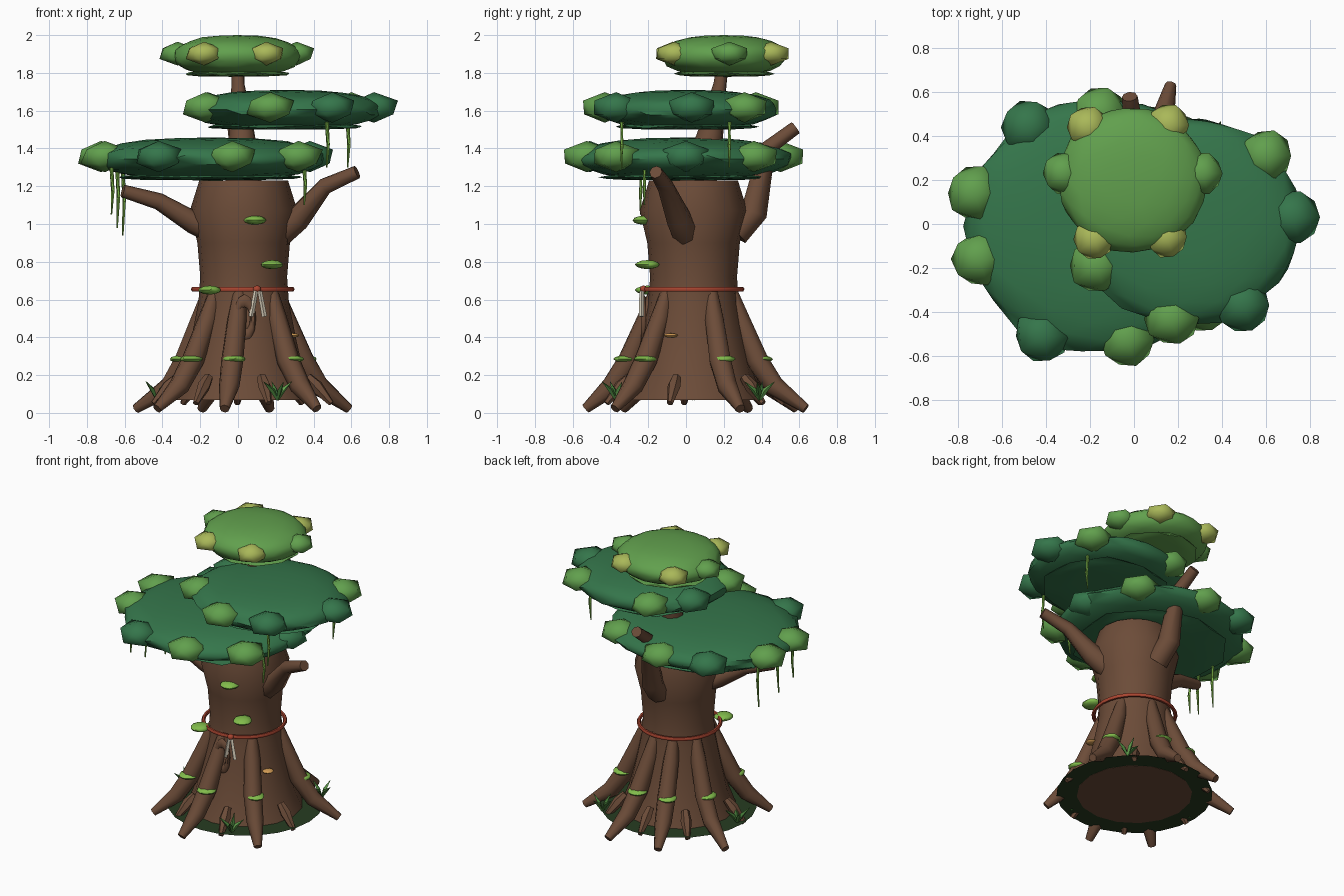
import bpy, bmesh, math, random
from mathutils import Vector, Matrix

if "Cube" in bpy.data.objects:
    bpy.data.objects.remove(bpy.data.objects["Cube"])

random.seed(4)
CX, CY = 0.03, 0.04


def mat(name, *rgb):
    m = bpy.data.materials.new(name)
    m.diffuse_color = (*rgb, 1)
    m.use_nodes = True
    m.node_tree.nodes["Principled BSDF"].inputs["Base Color"].default_value = m.diffuse_color
    return m


BARK = mat("bark", 0.15, 0.072, 0.04)
DARK = mat("dark_foliage", 0.035, 0.18, 0.07)
LIGHT = mat("light_foliage", 0.12, 0.35, 0.075)
YELLOW = mat("yellow_foliage", 0.40, 0.48, 0.10)
MOSS = mat("moss", 0.22, 0.50, 0.07)
GROUND = mat("ground_moss", 0.02, 0.045, 0.015)
GRASS = mat("grass", 0.06, 0.20, 0.04)
RED = mat("rope_red", 0.40, 0.06, 0.03)
CREAM = mat("paper", 0.75, 0.68, 0.54)
ORANGE = mat("fungus_orange", 0.65, 0.33, 0.09)


def finish(bm, name, material, angle=40):
    me = bpy.data.meshes.new(name)
    bmesh.ops.recalc_face_normals(bm, faces=bm.faces)
    bm.to_mesh(me)
    bm.free()
    ob = bpy.data.objects.new(name, me)
    bpy.context.collection.objects.link(ob)
    me.materials.append(material)
    bpy.ops.object.select_all(action='DESELECT')
    ob.select_set(True)
    bpy.context.view_layer.objects.active = ob
    if angle:
        bpy.ops.object.shade_smooth_by_angle(angle=math.radians(angle))
    return ob


def loft(bm, rings, cap_start=True, cap_end=True):
    vs = [[bm.verts.new(p) for p in r] for r in rings]
    n = len(vs[0])
    for a, b in zip(vs, vs[1:]):
        for i in range(n):
            bm.faces.new((a[i], a[(i + 1) % n], b[(i + 1) % n], b[i]))
    if cap_start:
        bm.faces.new(vs[0][::-1])
    if cap_end:
        bm.faces.new(vs[-1])


def tube(name, pts, radii, material, sides=8):
    pts = [Vector(p) for p in pts]
    rings = []
    for i, p in enumerate(pts):
        d = pts[min(i + 1, len(pts) - 1)] - pts[max(i - 1, 0)]
        q = d.to_track_quat('Z', 'Y')
        rings.append([p + q @ Vector((radii[i] * math.cos(t), radii[i] * math.sin(t), 0))
                      for t in (2 * math.pi * k / sides for k in range(sides))])
    bm = bmesh.new()
    loft(bm, rings)
    return finish(bm, name, material, 50)


def blob(name, loc, size, material, sub=2, jitter=0.0, power=1.0, angle=45):
    """Squashed sphere; a power below 1 pushes the sides outwards to make a flat pad."""
    bm = bmesh.new()
    bmesh.ops.create_icosphere(bm, subdivisions=sub, radius=1)
    for v in bm.verts:
        h = math.hypot(v.co.x, v.co.y)
        k = (h ** power / h if h > 1e-4 else 1) * (1 + random.uniform(-jitter, jitter))
        v.co = Vector((v.co.x * k * size[0], v.co.y * k * size[1], v.co.z * size[2])) + Vector(loc)
    return finish(bm, name, material, angle)


def polar(deg, r, z):
    a = math.radians(deg)
    return (CX + r * math.cos(a), CY + r * math.sin(a), z)


def torus(name, loc, R, r, stretch, rot, material, n=28, m=6):
    bm = bmesh.new()
    M = Matrix.Translation(loc) @ rot @ Matrix.Diagonal((*stretch, 1))
    g = [[bm.verts.new(M @ Vector(((R + r * math.cos(b)) * math.cos(a),
                                   (R + r * math.cos(b)) * math.sin(a), r * math.sin(b))))
          for b in (2 * math.pi * j / m for j in range(m))]
         for a in (2 * math.pi * i / n for i in range(n))]
    for i in range(n):
        for j in range(m):
            k, l = (i + 1) % n, (j + 1) % m
            bm.faces.new((g[i][j], g[k][j], g[k][l], g[i][l]))
    return finish(bm, name, material, 60)


# Trunk, closed at both ends
bm = bmesh.new()
profile = [(0.37, 0.068), (0.32, 0.2), (0.28, 0.38), (0.24, 0.58), (0.23, 0.72),
           (0.245, 0.9), (0.285, 1.07), (0.235, 1.23)]
loft(bm, [[polar(a * 22.5, r, z) for a in range(16)] for r, z in profile])
finish(bm, "trunk", BARK)
tube("upper_trunk", [(0.03, 0.06, 1.2), (0.02, 0.13, 1.48), (0.0, 0.18, 1.74), (0, 0.2, 1.88)],
     [0.1, 0.07, 0.036, 0.03], BARK)

# Mossy ground ring
bm = bmesh.new()
loft(bm, [[polar(a * 15, r, 0.07) for a in range(24)] for r in (0.36, 0.5)], False, False)
finish(bm, "ground_ring", GROUND, 0)

# Large buttress roots, each with a moss patch
for i, (a, R) in enumerate([(260, 0.58), (313, 0.57), (24, 0.61), (77, 0.61),
                            (112, 0.59), (153, 0.64), (219, 0.59)]):
    tube(f"root_{i}", [polar(a + 4, 0.2, 0.65), polar(a + 2, 0.25, 0.5), polar(a, 0.345, 0.28),
                       polar(a, 0.44, 0.14), polar(a, R, 0.022)],
         [0.034, 0.052, 0.06, 0.055, 0.026], BARK)
    blob(f"root_moss_{i}", polar(a + 2, 0.365, 0.285), (0.062, 0.062, 0.02), MOSS, jitter=0.05)

# Small rootlets between them
for i, a in enumerate((238, 286, 345, 50, 94, 132, 186)):
    tube(f"rootlet_{i}", [polar(a, 0.35, 0.19), polar(a, 0.4, 0.14), polar(a, 0.48, 0.05)],
         [0.025, 0.036, 0.016], BARK, 6)

# Branches
tube("left_branch", [(-0.14, 0.0, 0.97), (-0.24, -0.02, 1.01), (-0.42, -0.06, 1.12), (-0.61, -0.1, 1.175)],
     [0.07, 0.06, 0.045, 0.034], BARK)
tube("right_branch", [(0.22, -0.0, 0.95), (0.32, -0.04, 1.03), (0.46, -0.11, 1.2), (0.63, -0.16, 1.275)],
     [0.075, 0.068, 0.045, 0.035], BARK)
tube("back_branch", [(0.03, 0.26, 0.95), (0.01, 0.36, 1.06), (0.0, 0.43, 1.4), (-0.02, 0.58, 1.51)],
     [0.075, 0.072, 0.045, 0.036], BARK)

# Bark hollow rim
torus("hollow_rim", (0.035, -0.225, 0.5), 0.045, 0.016, (1, 2.1, 1), Matrix.Rotation(math.pi / 2, 4, 'X'), BARK, 12)

# Rope with knot and paper streamers
torus("rope", (0.025, 0.035, 0.655), 0.262, 0.013, (1, 1, 1), Matrix.Identity(4), RED)
blob("rope_knot", (0.1, -0.225, 0.655), (0.022, 0.02, 0.02), RED)
for s in (-1, 1):
    tube(f"streamer_{s}", [(0.105 + 0.01 * s, -0.235, 0.645), (0.105 + 0.035 * s, -0.235, 0.51)],
         [0.012, 0.014], CREAM, 4)

# Moss shelves and fungus on the trunk
for i, p in enumerate([(0.09, -0.22, 1.02), (0.18, -0.205, 0.785), (-0.15, -0.205, 0.65)]):
    blob(f"trunk_moss_{i}", p, (0.06, 0.064, 0.024), MOSS, jitter=0.05)
blob("fungus_shelf", (0.29, -0.08, 0.41), (0.035, 0.038, 0.012), ORANGE)

# Foliage pads: centre, size, colour, bump size, bumps (x, y, material)
D, L, Y = DARK, LIGHT, YELLOW
pads = {
    "lower": ((-0.15, -0.01, 1.345), (0.62, 0.58, 0.113), D, 0.138,
              [(-0.48, 0.44, D), (-0.725, 0.14, L), (-0.705, -0.16, L), (-0.42, -0.51, D), (-0.03, -0.525, L),
               (0.32, -0.37, L), (0.38, 0.0, D), (0.26, 0.36, L), (-0.16, 0.5, L)]),
    "middle": ((0.25, 0.01, 1.605), (0.51, 0.475, 0.105), D, 0.135,
               [(-0.17, -0.19, L), (0.17, -0.43, L), (0.5, -0.37, D), (0.72, 0.03, D), (0.6, 0.31, L),
                (0.02, 0.37, L), (-0.16, 0.17, D)]),
    "top": ((-0.005, 0.2, 1.89), (0.34, 0.33, 0.11), L, 0.105,
            [(-0.21, 0.44, Y), (0.16, 0.45, Y), (0.15, -0.06, Y), (-0.18, -0.07, Y),
             (0.31, 0.23, L), (-0.32, 0.23, L)]),
}
for name, (c, s, m, b, bumps) in pads.items():
    blob(f"{name}_foliage", c, s, m, 3, 0.03, 0.75)
    blob(f"{name}_foliage_underside", (c[0], c[1], c[2] - s[2] + 0.015),
         (s[0] * 0.82, s[1] * 0.82, 0.016), m, 2, 0.05, 0.6)
    for i, (x, y, clump) in enumerate(bumps):
        blob(f"{name}_leaf_clump_{i}", (x, y, c[2] + 0.012), (b, b, b * 0.6), clump, 1, 0.06, angle=60)

# Hanging vines: x, y, top, bottom
for i, (x, y, t, e) in enumerate([(-0.61, 0.06, 1.3, 0.94), (-0.64, -0.12, 1.3, 0.98), (-0.67, -0.24, 1.3, 1.05),
                                  (0.35, -0.22, 1.3, 1.1), (0.47, -0.34, 1.54, 1.3), (0.58, 0.23, 1.54, 1.3)]):
    tube(f"vine_{i}", [(x, y, t), (x + 0.008, y, (t + e) / 2), (x, y, e)], [0.011, 0.01, 0.004], MOSS, 5)

# Grass tufts
for i, (x, y) in enumerate([(0.21, -0.37), (0.38, 0.39), (-0.43, 0.04)]):
    for k in range(4):
        a = k * 1.571 + 0.4 + i
        dx, dy = math.cos(a), math.sin(a)
        tube(f"grass_{i}_{k}", [(x, y, 0.07), (x + 0.03 * dx, y + 0.03 * dy, 0.12),
                                (x + 0.08 * dx, y + 0.08 * dy, 0.165)],
             [0.008, 0.014, 0.001], LIGHT if k == 0 else GRASS, 4)
